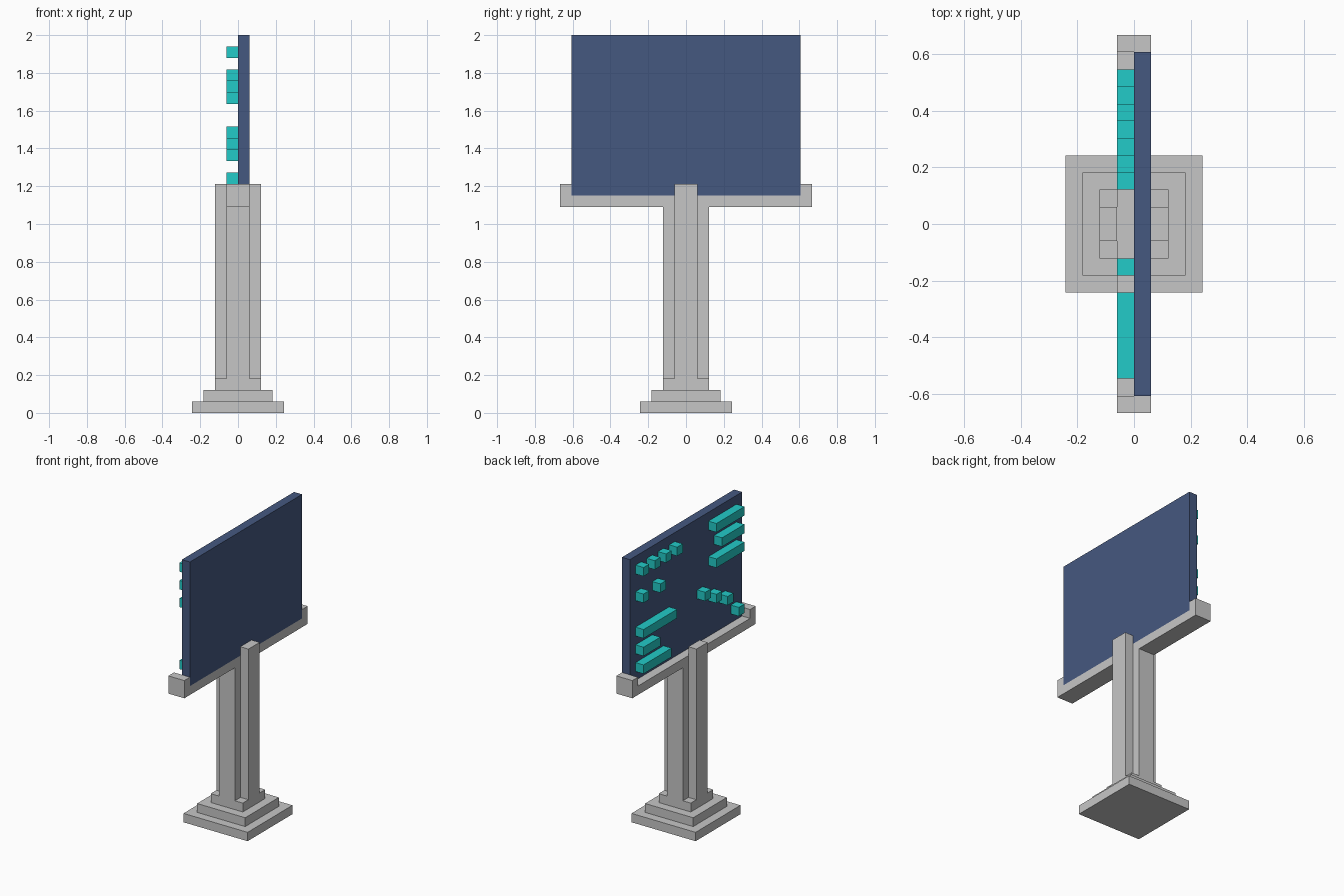
import bpy, bmesh

if "Cube" in bpy.data.objects:
    bpy.data.objects.remove(bpy.data.objects["Cube"])

U = 2 / 33  # one grid cell


def material(name, srgb):
    m = bpy.data.materials.new(name)
    lin = [((c / 255 + 0.055) / 1.055) ** 2.4 for c in srgb]
    m.diffuse_color = (*lin, 1)
    m.use_nodes = True
    m.node_tree.nodes["Principled BSDF"].inputs["Base Color"].default_value = m.diffuse_color
    return m


GREY = material("light grey", (198, 198, 198))
NAVY = material("dark blue", (69, 88, 128))
TEAL = material("teal", (34, 203, 200))


def finish(name, bm, mat):
    bmesh.ops.recalc_face_normals(bm, faces=bm.faces)
    me = bpy.data.meshes.new(name)
    bm.to_mesh(me)
    bm.free()
    me.materials.append(mat)
    ob = bpy.data.objects.new(name, me)
    bpy.context.collection.objects.link(ob)


def box(name, x, y, z, mat):
    """Box from (min, max) pairs given in grid cells."""
    bm = bmesh.new()
    bmesh.ops.create_cube(bm, size=1)
    for v in bm.verts:
        v.co = [(a + b) / 2 * U + c * (b - a) * U for (a, b), c in zip((x, y, z), v.co)]
    finish(name, bm, mat)


# Stepped base
for i, h in enumerate((4, 3, 2)):
    box(f"base_step_{i + 1}", (-h, h), (-h, h), (i, i + 1), GREY)

# Cross-shaped post: centre slab plus taller front and back ribs
box("post_core", (-1, 1), (-2, 2), (3, 18), GREY)
box("post_rib_right", (1, 2), (-1, 1), (3, 20), GREY)
box("post_rib_left", (-2, -1), (-1, 1), (3, 20), GREY)

# Tray with raised ends, extruded along x
profile = [(-11, 18), (11, 18), (11, 20), (10, 20), (10, 19), (-10, 19), (-10, 20), (-11, 20)]
bm = bmesh.new()
face = bm.faces.new([bm.verts.new((-U, y * U, z * U)) for y, z in profile])
ext = bmesh.ops.extrude_face_region(bm, geom=[face])
bmesh.ops.translate(bm, vec=(2 * U, 0, 0),
                    verts=[g for g in ext["geom"] if isinstance(g, bmesh.types.BMVert)])
finish("tray", bm, GREY)

# Screen panel
box("screen_panel", (0, 1), (-10, 10), (19, 33), NAVY)

# Raised marks on the left side of the panel: (y min, y max, row)
marks = [(8, 9, 31), (6, 7, 31), (4, 5, 31), (2, 3, 31),   # upper dots
         (8, 9, 28), (5, 6, 28),
         (-9, -4, 31), (-9, -5, 29), (-9, -4, 27),         # upper bars
         (3, 9, 24), (6, 9, 22), (4, 9, 20),               # lower bars
         (-3, -2, 24), (-5, -4, 23), (-7, -6, 22), (-9, -8, 20)]  # falling dots
for i, (y0, y1, z) in enumerate(marks):
    box(f"screen_mark_{i + 1}", (-1, 0), (y0, y1), (z, z + 1), TEAL)
